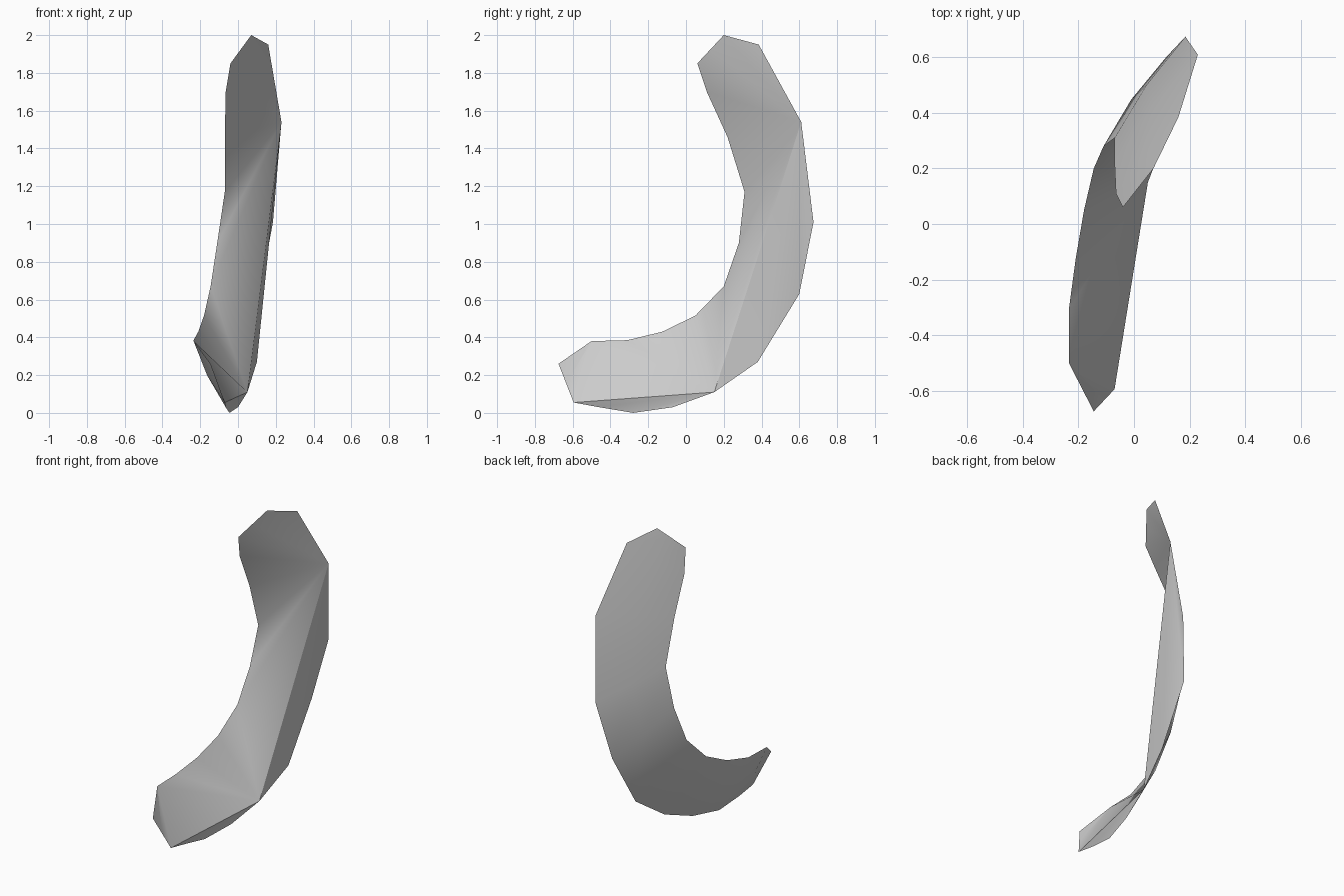
import bpy, bmesh, math
from mathutils import Vector

cube = bpy.data.objects.get("Cube")
if cube:
    bpy.data.objects.remove(cube, do_unlink=True)

# Single plain grey
grey = bpy.data.materials.new("light_grey")
grey.use_nodes = True
color = (0.6, 0.6, 0.6, 1.0)
grey.diffuse_color = color
grey.node_tree.nodes["Principled BSDF"].inputs["Base Color"].default_value = color

# The two rims of the curved shard, paired row by row from foot to top
OUTER = [(-0.07, -0.595, 0.055), (-0.065, -0.46, 0.03), (-0.045, -0.28, 0.0),
         (0.0, -0.07, 0.03), (0.05, 0.15, 0.11), (0.10, 0.38, 0.27),
         (0.115, 0.60, 0.63), (0.185, 0.675, 1.01), (0.23, 0.61, 1.54),
         (0.16, 0.385, 1.95), (0.07, 0.20, 2.0)]
INNER = [(-0.145, -0.675, 0.26), (-0.235, -0.50, 0.38), (-0.235, -0.31, 0.385),
         (-0.21, -0.125, 0.43), (-0.18, 0.05, 0.515), (-0.145, 0.20, 0.67),
         (-0.11, 0.28, 0.90), (-0.07, 0.31, 1.17), (-0.07, 0.22, 1.46),
         (-0.065, 0.11, 1.70), (-0.04, 0.06, 1.85)]
BULGE = 0.015
LAST = len(OUTER) - 1

bm = bmesh.new()
mids = [(Vector(a) + Vector(b)) / 2 for a, b in zip(OUTER, INNER)]
o = [bm.verts.new(p) for p in OUTER]
i = [bm.verts.new(p) for p in INNER]
m = []
for k, p in enumerate(mids):
    q = p.copy()
    if 0 < k < LAST:                      # slight outward crown along the back
        across = Vector(INNER[k]) - Vector(OUTER[k])
        along = mids[k + 1] - mids[k - 1]
        q += across.cross(along).normalized() * BULGE
    m.append(bm.verts.new(q))

# Smooth back: two quads per row
for k in range(LAST):
    bm.faces.new((o[k], o[k + 1], m[k + 1], m[k]))
    bm.faces.new((m[k], m[k + 1], i[k + 1], i[k]))


def fan(apex, chain):
    for a, b in zip(chain, chain[1:]):
        bm.faces.new((apex, a, b))


# Chipped front: flat facets fanned from the two main corners
fan(o[8], o[9:] + [m[LAST]] + i[:4:-1] + [o[4]])
fan(o[4], i[5:0:-1] + [o[0]])
fan(i[1], [i[0], m[0], o[0]])
# Side slivers between the long chords and the outer rim
fan(o[8], o[4:8])
fan(o[4], o[0:4])

bmesh.ops.recalc_face_normals(bm, faces=bm.faces[:])
if bm.calc_volume(signed=True) < 0:
    bmesh.ops.reverse_faces(bm, faces=bm.faces[:])

mesh = bpy.data.meshes.new("curved_shard")
bm.to_mesh(mesh)
bm.free()
mesh.materials.append(grey)
shard = bpy.data.objects.new("curved_shard", mesh)
bpy.context.collection.objects.link(shard)

# Smooth shading with crisp rim and chord edges
bpy.ops.object.select_all(action='DESELECT')
shard.select_set(True)
bpy.context.view_layer.objects.active = shard
bpy.ops.object.shade_smooth_by_angle(angle=math.radians(40))
